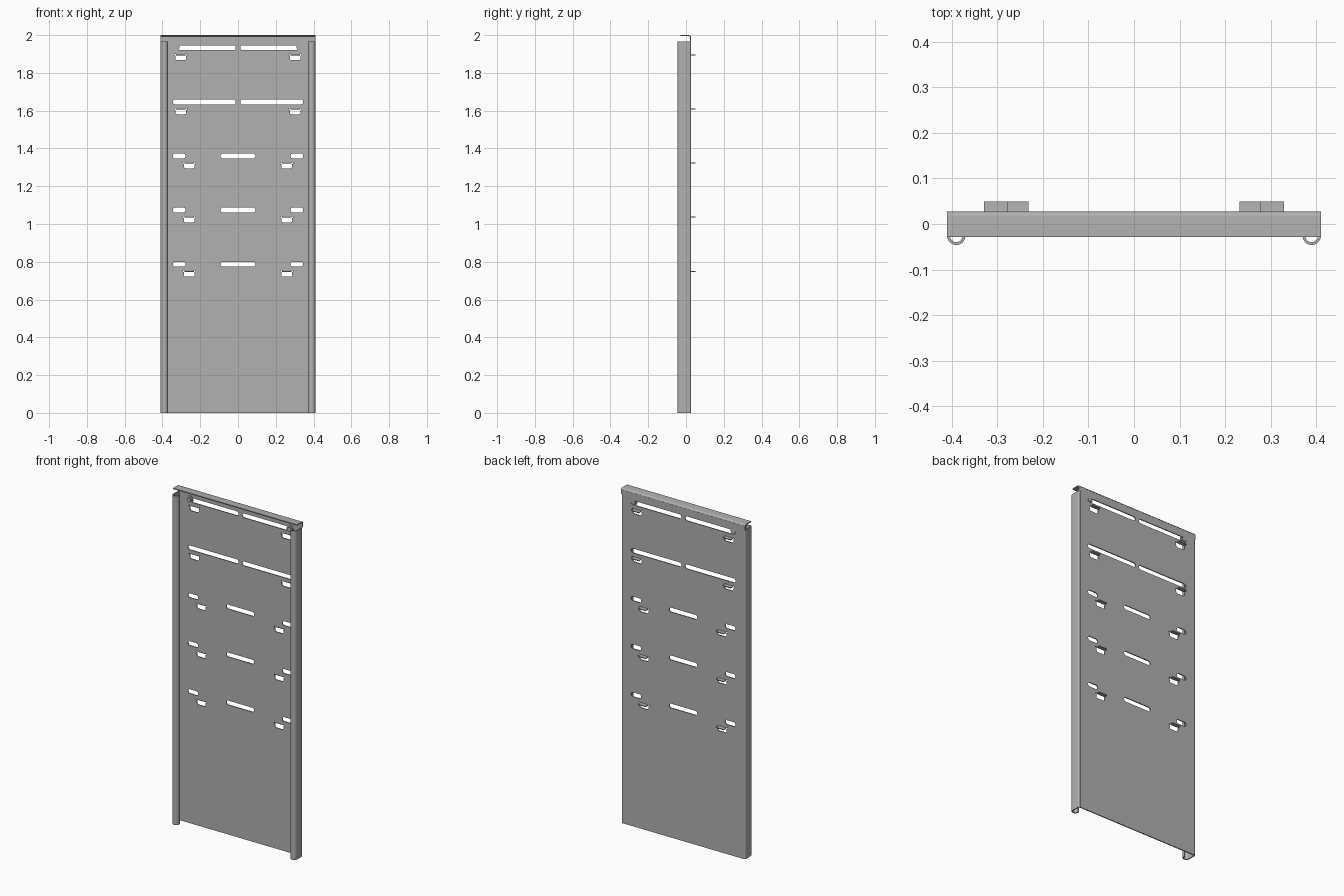
import bpy, bmesh, math
from mathutils import Vector

if "Cube" in bpy.data.objects:
    bpy.data.objects.remove(bpy.data.objects["Cube"])

T = 0.006                 # sheet thickness
YC = 0.024                # mid-plane of the sheet
ROWS = [1.933, 1.646, 1.36, 1.074, 0.787]
STEEL = bpy.data.materials.new("grey_steel")
STEEL.diffuse_color = (0.44, 0.44, 0.44, 1)
STEEL.use_nodes = True
STEEL.node_tree.nodes["Principled BSDF"].inputs["Base Color"].default_value = STEEL.diffuse_color


def arc(cx, cy, r, a0, a1, n):
    return [(cx + r * math.cos(math.radians(a0 + (a1 - a0) * i / n)),
             cy + r * math.sin(math.radians(a0 + (a1 - a0) * i / n))) for i in range(n + 1)]


def mirror(ob):
    m = ob.modifiers.new("mirror", 'MIRROR')
    m.use_axis[0] = True
    m.use_clip = False


def finish(ob):
    ob.data.materials.clear()
    ob.data.materials.append(STEEL)
    bpy.ops.object.select_all(action='DESELECT')
    bpy.context.view_layer.objects.active = ob
    ob.select_set(True)
    bpy.ops.object.shade_smooth_by_angle(angle=math.radians(35))


def bent_strip(name, path, t, lo, hi, place, mirrored=False):
    """Thicken a 2D centre line into sheet metal and extrude it from lo to hi."""
    p = [Vector(q) for q in path]
    left, right = [], []
    for i, q in enumerate(p):
        d1 = (q - p[i - 1]).normalized() if i else (p[1] - q).normalized()
        d2 = (p[i + 1] - q).normalized() if i < len(p) - 1 else d1
        d = (d1 + d2).normalized()
        n = Vector((-d.y, d.x)) * (t / 2 / max(d.dot(d1), 0.5))
        left.append(q + n)
        right.append(q - n)
    bm = bmesh.new()
    A, B = [[(bm.verts.new(place(a.x, a.y, e)), bm.verts.new(place(b.x, b.y, e)))
             for a, b in zip(left, right)] for e in (lo, hi)]
    for i in range(len(p) - 1):
        bm.faces.new((A[i][0], A[i + 1][0], A[i + 1][1], A[i][1]))
        bm.faces.new((B[i][0], B[i][1], B[i + 1][1], B[i + 1][0]))
        for s in (0, 1):
            bm.faces.new((A[i][s], B[i][s], B[i + 1][s], A[i + 1][s]))
    for i in (0, -1):
        bm.faces.new((A[i][0], A[i][1], B[i][1], B[i][0]))
    bmesh.ops.recalc_face_normals(bm, faces=bm.faces)
    me = bpy.data.meshes.new(name)
    bm.to_mesh(me)
    bm.free()
    ob = bpy.data.objects.new(name, me)
    bpy.context.collection.objects.link(ob)
    finish(ob)
    if mirrored:
        mirror(ob)


def slot(x0, x1, z, h=0.026, r=0.012):
    """Rounded slot outline."""
    z0, z1 = z - h / 2, z + h / 2
    return (arc(x1 - r, z1 - r, r, 90, 0, 6) + arc(x1 - r, z0 + r, r, 0, -90, 6) +
            arc(x0 + r, z0 + r, r, 270, 180, 6) + arc(x0 + r, z1 - r, r, 180, 90, 6))


def tab_hole(xc, zt):
    """Tab opening: slightly wider bend relief on top, rounded window below."""
    w, n, r, zb = 0.034, 0.029, 0.009, zt - 0.031
    return ([(xc - w, zt), (xc + w, zt), (xc + w, zt - 0.008), (xc + n, zt - 0.008)] +
            arc(xc + n - r, zb + r, r, 0, -90, 6) + arc(xc - n + r, zb + r, r, 270, 180, 6) +
            [(xc - n, zt - 0.008), (xc - w, zt - 0.008)])


# back panel outline, slots and tab openings
outlines = [[(-0.4, 0), (0.4, 0), (0.4, 1.965), (0.41, 1.965), (0.41, 1.99),
             (-0.41, 1.99), (-0.41, 1.965), (-0.4, 1.965)]]
tabs = []
for i, z in enumerate(ROWS):
    if i < 2:
        spans, xc = [(-0.345, -0.012), (0.012, 0.345)], 0.303
    else:
        spans, xc = [(-0.345, -0.278), (-0.092, 0.092), (0.278, 0.345)], 0.258
    outlines += [slot(a, b, z) for a, b in spans]
    outlines += [tab_hole(s * xc, z - 0.034) for s in (-1, 1)]
    tabs.append((xc, z - 0.034))

cu = bpy.data.curves.new("back_panel", 'CURVE')
cu.dimensions = '2D'
cu.fill_mode = 'BOTH'
cu.extrude = T / 2
for pts in outlines:
    sp = cu.splines.new('POLY')
    sp.points.add(len(pts) - 1)
    for p, (x, z) in zip(sp.points, pts):
        p.co = (x, z, 0, 1)
    sp.use_cyclic_u = True
panel = bpy.data.objects.new("back_panel", cu)
panel.rotation_euler = (math.pi / 2, 0, 0)
panel.location = (0, YC, 0)
bpy.context.collection.objects.link(panel)
bpy.context.view_layer.objects.active = panel
panel.select_set(True)
bpy.ops.object.convert(target='MESH')
panel = bpy.context.view_layer.objects.active
bm = bmesh.new()
bm.from_mesh(panel.data)
bmesh.ops.remove_doubles(bm, verts=bm.verts, dist=1e-5)
bmesh.ops.recalc_face_normals(bm, faces=bm.faces)
bm.to_mesh(panel.data)
bm.free()
finish(panel)

# side flanges with curled front edges
side = (arc(0.4, YC - 0.007, 0.007, 90, 0, 5) + arc(0.39, -0.026, 0.017, 0, -180, 16) +
        [(0.373, -0.02)])
bent_strip("side_flange", side, T, 0, 1.965, lambda x, y, e: (x, y, e), True)

# top flange folded forward
top = arc(YC - 0.007, 1.99, 0.007, 0, 90, 5) + [(-0.028, 1.997)]
bent_strip("top_flange", top, T, -0.41, 0.41, lambda y, z, e: (e, y, z))

# hanging tabs bent out of the panel to the rear
for i, (xc, zt) in enumerate(tabs):
    path = [(YC, zt + 0.003)] + arc(YC + 0.006, zt + 0.002, 0.006, 180, 270, 4) + [(0.049, zt - 0.004)]
    bent_strip(f"rear_tab_{i + 1}", path, 0.005, xc - 0.026, xc + 0.026,
               lambda y, z, e: (e, y, z), True)

# fasteners at the outer ends of the top slots: washer, hex head, shank
for name, r, y0, y1, n in (("fastener_washer", 0.021, 0.015, 0.021, 32),
                           ("fastener_head", 0.014, 0.008, 0.016, 6),
                           ("fastener_shank", 0.0125, 0.016, 0.027, 24)):
    bpy.ops.mesh.primitive_cylinder_add(vertices=n, radius=r, depth=y1 - y0,
                                        location=(0.331, (y0 + y1) / 2, ROWS[0] + 0.003),
                                        rotation=(math.pi / 2, 0, 0))
    ob = bpy.context.object
    ob.name = name
    bpy.ops.object.transform_apply(location=True, rotation=True, scale=True)
    finish(ob)
    mirror(ob)
